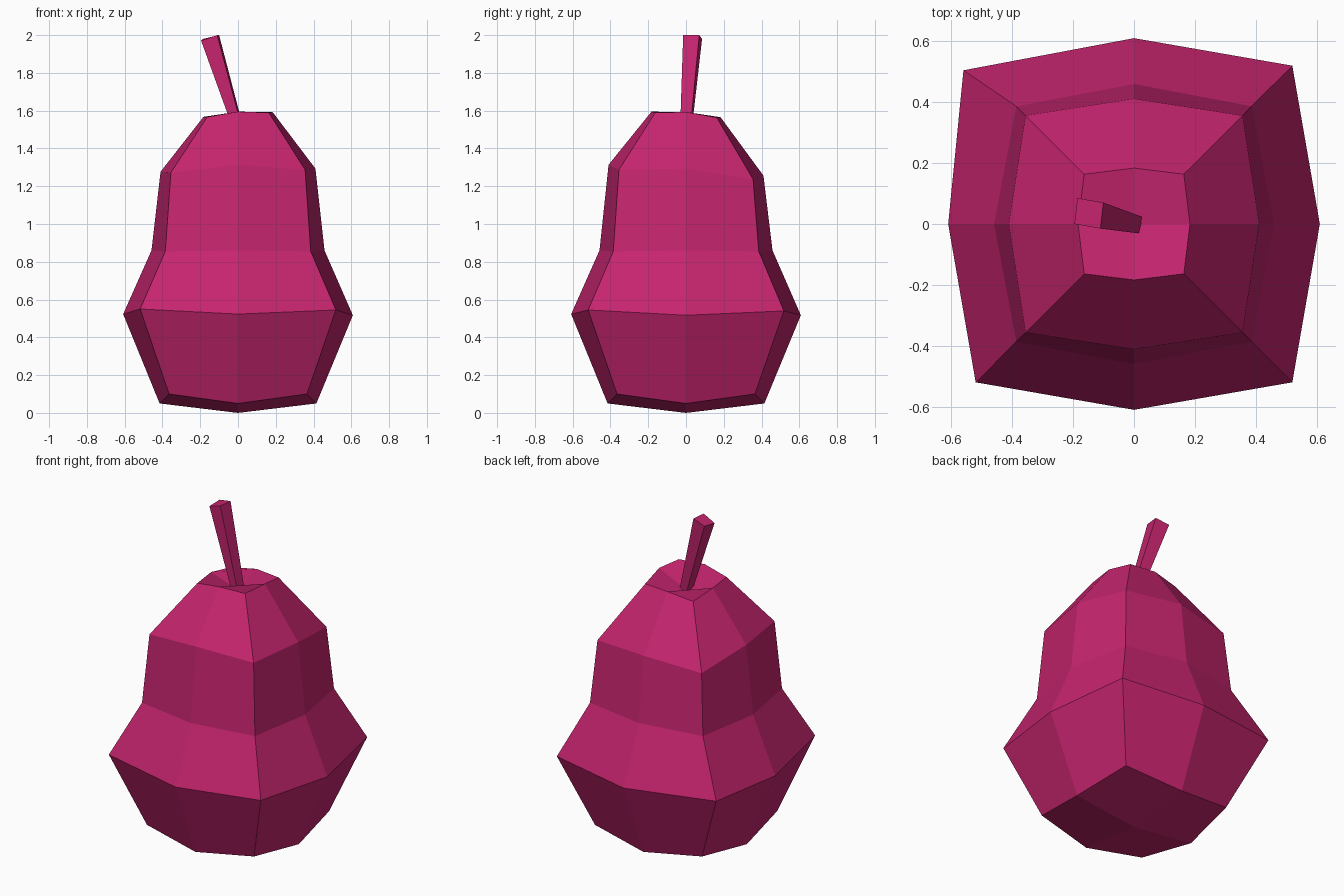
import bpy, bmesh
from mathutils import Vector

cube = bpy.data.objects.get("Cube")
if cube:
    bpy.data.objects.remove(cube, do_unlink=True)

# One flat colour for the whole fruit
color = (0.56, 0.018, 0.156, 1.0)
magenta = bpy.data.materials.new("magenta")
magenta.use_nodes = True
magenta.diffuse_color = color
bsdf = magenta.node_tree.nodes["Principled BSDF"]
bsdf.inputs["Base Color"].default_value = color
bsdf.inputs["Roughness"].default_value = 0.8


def finish(name, bm):
    bmesh.ops.recalc_face_normals(bm, faces=bm.faces)
    mesh = bpy.data.meshes.new(name)
    bm.to_mesh(mesh)
    bm.free()
    mesh.materials.append(magenta)
    obj = bpy.data.objects.new(name, mesh)
    bpy.context.collection.objects.link(obj)
    return obj


def bridge(bm, low, high):
    n = len(low)
    for i in range(n):
        j = (i + 1) % n
        bm.faces.new((low[i], low[j], high[j], high[i]))


def cap(bm, ring, z):
    # Four quads from the side midpoints and corners to one centre point
    centre = bm.verts.new((0, 0, z))
    for i in range(0, 8, 2):
        bm.faces.new((ring[i], ring[i + 1], ring[(i + 2) % 8], centre))


# Squarish eight-point rings, starting at +x and alternating middle, corner
compass = [(1, 0), (1, 1), (0, 1), (-1, 1), (-1, 0), (-1, -1), (0, -1), (1, -1)]

# middle reach, corner reach, middle z, corner z, tilt along x, tilt along y
profile = [
    (0.415, 0.365, 0.05, 0.10, 0, 0),
    (0.608, 0.518, 0.52, 0.545, -0.005, -0.005),
    (0.458, 0.385, 0.86, 0.855, 0, 0),
    (0.41, 0.355, 1.285, 1.255, 0.02, -0.07),
    (0.183, 0.163, 1.58, 1.565, 0.07, -0.08),
]

bm = bmesh.new()
rings = []
for middle, corner, z_mid, z_corner, tilt_x, tilt_y in profile:
    ring = []
    for i, (dx, dy) in enumerate(compass):
        reach, z = (corner, z_corner) if i % 2 else (middle, z_mid)
        x, y = dx * reach, dy * reach
        ring.append(bm.verts.new((x, y, z + tilt_x * x + tilt_y * y)))
    rings.append(ring)

# Uneven back corner of the belly
rings[1][3].co += Vector((-0.04, -0.015, 0))

for low, high in zip(rings, rings[1:]):
    bridge(bm, low, high)
cap(bm, rings[0], 0.0)
cap(bm, rings[-1], 1.505)
finish("fruit_body", bm)

# Leaning, flaring stem rooted in the dip
base = [(0.036, 0.02, 1.48), (-0.015, 0.028, 1.48),
        (-0.018, -0.026, 1.48), (0.028, -0.032, 1.48)]
tip = [(-0.10, 0.07, 2.0), (-0.185, 0.085, 1.98),
       (-0.195, 0.0, 1.97), (-0.11, -0.015, 2.0)]
bm = bmesh.new()
low = [bm.verts.new(p) for p in base]
high = [bm.verts.new(p) for p in tip]
bridge(bm, low, high)
bm.faces.new(low)
bm.faces.new(high)
finish("stem", bm)
